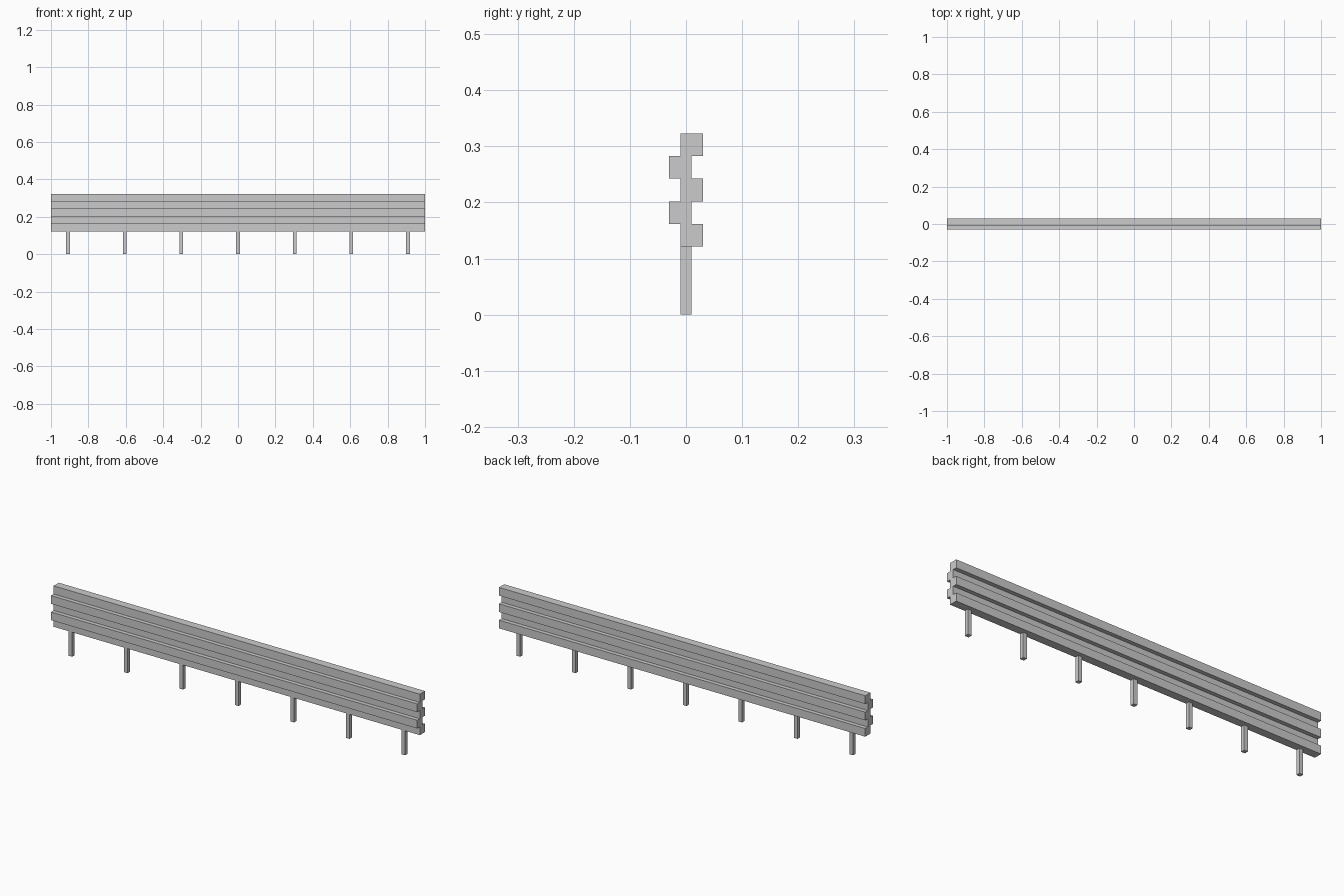
import bpy

if "Cube" in bpy.data.objects:
    bpy.data.objects.remove(bpy.data.objects["Cube"])

U = 2 / 99  # base module: post thickness, half a board height


def box(name, lo, hi):
    """Axis-aligned box between two corners."""
    bpy.ops.mesh.primitive_cube_add(
        size=1, location=[(a + b) / 2 for a, b in zip(lo, hi)])
    ob = bpy.context.object
    ob.name = name
    ob.dimensions = [b - a for a, b in zip(lo, hi)]
    bpy.ops.object.transform_apply(location=False, rotation=False, scale=True)
    return ob


# Five long boards, alternating to the back and front of the posts
for i in range(5):
    z = (6 + 2 * i) * U
    y0, y1 = (-0.5 * U, 1.5 * U) if i % 2 == 0 else (-1.5 * U, 0.5 * U)
    box(f"board_{i + 1}", (-1, y0, z), (1, y1, z + 2 * U))

# Seven square posts under the boards
for i in range(7):
    x = (i - 3) * 15 * U
    box(f"post_{i + 1}", (x - U / 2, -U / 2, 0), (x + U / 2, U / 2, 6 * U))
